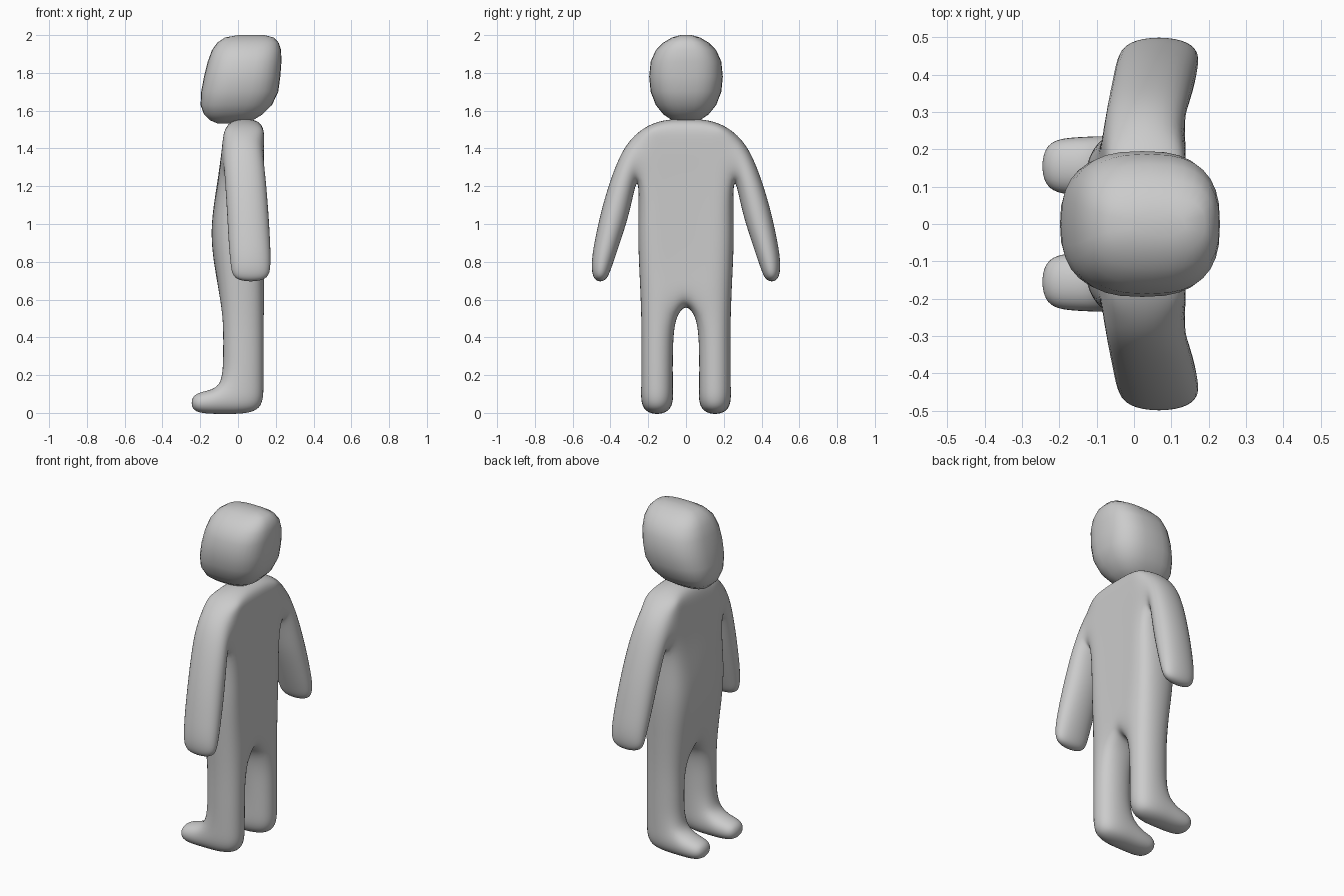
import bpy, bmesh
from math import cos, sin, pi, copysign

if "Cube" in bpy.data.objects:
    bpy.data.objects.remove(bpy.data.objects["Cube"])


def finish(bm, name):
    bmesh.ops.recalc_face_normals(bm, faces=bm.faces)
    for f in bm.faces:
        f.smooth = True
    me = bpy.data.meshes.new(name)
    bm.to_mesh(me)
    bm.free()
    ob = bpy.data.objects.new(name, me)
    bpy.context.collection.objects.link(ob)
    return ob


# Body: half outline cage, each point is (y, z, front x, back x)
P = {
    # chest and shoulder
    "T0": (0, 1.56, -.06, .135), "T1": (.13, 1.56, -.06, .135),
    "U0": (0, 1.45, -.08, .14), "U1": (.13, 1.45, -.08, .14),
    "S": (.285, 1.485, -.085, .14),
    "A0": (0, 1.24, -.105, .135), "A1": (.12, 1.24, -.103, .135), "A2": (.25, 1.25, -.09, .14),
    # belly and hips
    "B0": (0, .96, -.155, .135), "B1": (.11, .96, -.152, .135), "B2": (.263, .96, -.115, .14),
    "C0": (0, .72, -.115, .135), "C1": (.08, .72, -.115, .135), "C2": (.252, .72, -.10, .14),
    # leg
    "D0": (0, .575, -.085, .14), "D1": (.055, .5, -.085, .145), "D2": (.243, .5, -.088, .145),
    "E1": (.063, .32, -.088, .145), "E2": (.243, .32, -.088, .145),
    "F1": (.063, .145, -.09, .145), "F2": (.243, .145, -.09, .145),
    "G1": (.066, -.012, -.09, .142), "G2": (.24, -.012, -.09, .142),
}
faces = ["T0 T1 U1 U0", "T1 S U1", "U0 U1 A1 A0", "U1 S A2 A1",
         "A0 A1 B1 B0", "A1 A2 B2 B1", "B0 B1 C1 C0", "B1 B2 C2 C1",
         "C0 C1 D1 D0", "C1 C2 D2 D1", "D1 D2 E2 E1", "E1 E2 F2 F1", "F1 F2 G2 G1"]

# Arm sections: outer y z, inner y z, front x, back x
arm = [(.37, 1.345, .272, 1.165, -.08, .155),
       (.447, 1.11, .297, 1.04, -.068, .17),
       (.486, .93, .347, .89, -.06, .18),
       (.511, .78, .39, .765, -.048, .184),
       (.49, .69, .422, .69, -.03, .165)]
prev = ("S", "A2")
for i, (oy, oz, iy, iz, xf, xb) in enumerate(arm):
    o, n = f"O{i}", f"I{i}"
    P[o] = (oy, oz, xf, xb)
    P[n] = (iy, iz, xf, xb)
    faces.append(f"{prev[0]} {o} {n} {prev[1]}")
    prev = (o, n)

bm = bmesh.new()
front = {k: bm.verts.new((p[2], p[0], p[1])) for k, p in P.items()}
back = {k: bm.verts.new((p[3], p[0], p[1])) for k, p in P.items()}
count = {}
for f in faces:
    ks = f.split()
    if ks != ["F1", "F2", "G2", "G1"]:
        bm.faces.new([front[k] for k in ks])
    bm.faces.new([back[k] for k in reversed(ks)])
    for a, b in zip(ks, ks[1:] + ks[:1]):
        count.setdefault(frozenset((a, b)), []).append((a, b))
for uses in count.values():
    a, b = uses[0]
    if len(uses) == 1 and not (P[a][0] == 0 and P[b][0] == 0):
        bm.faces.new([front[b], front[a], back[a], back[b]])

# Foot pushed forward from the open ankle
ring = [front[k] for k in ("F1", "F2", "G2", "G1")]
for x, y0, y1, top, bot in ((-.165, .07, .24, .122, -.01), (-.252, .085, .225, .1, .005)):
    new = [bm.verts.new(c) for c in ((x, y0, top), (x, y1, top), (x, y1, bot), (x, y0, bot))]
    for i in range(4):
        j = (i + 1) % 4
        bm.faces.new([ring[i], ring[j], new[j], new[i]])
    ring = new
bm.faces.new(ring)

body = finish(bm, "body")
m = body.modifiers.new("mirror", "MIRROR")
m.use_axis = (False, True, False)
m.use_clip = True
s = body.modifiers.new("smooth", "SUBSURF")
s.levels = s.render_levels = 3

# Head: rounded-square slices (z, x min, x max, half width)
slices = [(1.533, -.11, .0, .03), (1.55, -.15, .08, .075), (1.58, -.18, .13, .12),
          (1.63, -.198, .18, .16), (1.70, -.195, .213, .187), (1.78, -.18, .224, .195),
          (1.86, -.16, .23, .187), (1.92, -.138, .228, .16), (1.96, -.11, .215, .12),
          (1.987, -.07, .19, .075), (2.0, .0, .14, .03)]
N = 32


def sup(v):
    return copysign(abs(v) ** .75, v)


bm = bmesh.new()
rings = []
for z, x0, x1, h in slices:
    rings.append([bm.verts.new(((x0 + x1) / 2 + (x1 - x0) / 2 * sup(cos(2 * pi * i / N)),
                                h * sup(sin(2 * pi * i / N)), z)) for i in range(N)])
for a, b in zip(rings, rings[1:]):
    for i in range(N):
        j = (i + 1) % N
        bm.faces.new([a[i], a[j], b[j], b[i]])
bm.faces.new(rings[0][::-1])
bm.faces.new(rings[-1])
finish(bm, "head")
